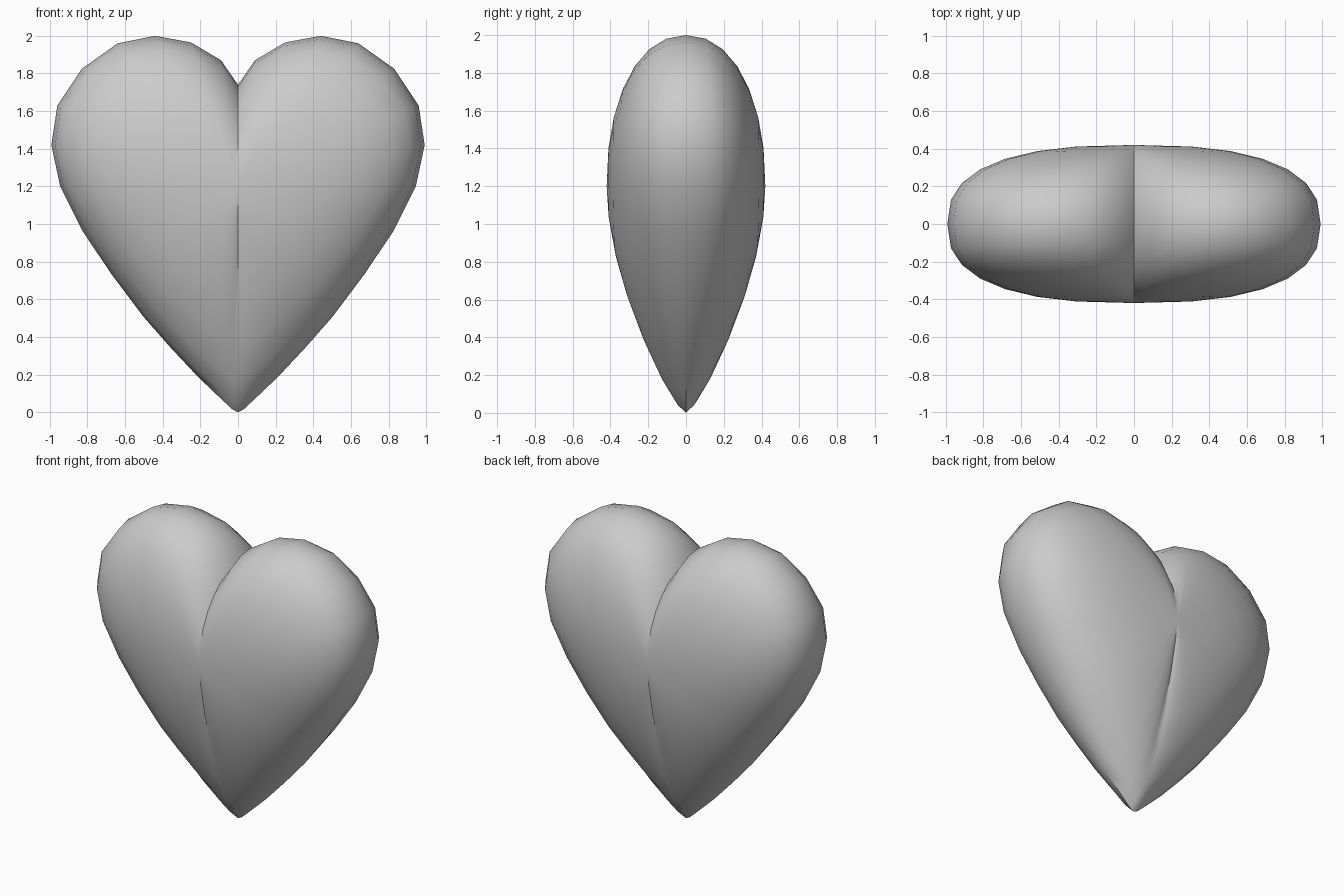
import bpy, bmesh, math

if "Cube" in bpy.data.objects:
    bpy.data.objects.remove(bpy.data.objects["Cube"])

DEPTH, CZ, STEPS = 0.42, 1.2, 7

# Right half of the front outline from notch to tip: x, z, fullness of the bulge
half = [(0, 1.74, 2.0), (0.09, 1.87, 2.05), (0.25, 1.965, 2.1), (0.44, 2.0, 2.15),
        (0.64, 1.96, 2.25), (0.83, 1.825, 2.4), (0.96, 1.63, 2.55), (0.992, 1.42, 2.55),
        (0.945, 1.2, 2.55), (0.825, 0.96, 2.4), (0.67, 0.73, 2.25), (0.505, 0.51, 2.05),
        (0.36, 0.345, 1.85), (0.215, 0.19, 1.68), (0.10, 0.08, 1.52), (0.03, 0.015, 1.4),
        (0, 0, 1.35)]
outline = half + [(-x, z, n) for x, z, n in half[-2:0:-1]]
count = len(outline)

bm = bmesh.new()


def ring(step):
    """Outline shrunk towards the centre and pushed out along y."""
    a = step / STEPS * math.pi / 2
    side = 1 if a >= 0 else -1
    verts = []
    for x, z, n in outline:
        r = math.cos(a) ** (2 / n)
        y = side * DEPTH * math.sin(abs(a)) ** (2 / n)
        verts.append(bm.verts.new((x * r, y, CZ + (z - CZ) * r)))
    return verts


# Heart shell: rings from front to back, closed with a centre point each side
rings = [ring(s) for s in range(1 - STEPS, STEPS)]
for a, b in zip(rings, rings[1:]):
    for i in range(count):
        j = (i + 1) % count
        bm.faces.new((a[i], a[j], b[j], b[i]))
for loop, y in ((rings[0], -DEPTH), (rings[-1], DEPTH)):
    pole = bm.verts.new((0, y, CZ))
    for i in range(count):
        bm.faces.new((loop[i], loop[(i + 1) % count], pole))
bmesh.ops.recalc_face_normals(bm, faces=bm.faces)

mesh = bpy.data.meshes.new("heart")
bm.to_mesh(mesh)
bm.free()
heart = bpy.data.objects.new("heart", mesh)
bpy.context.collection.objects.link(heart)

# Smooth surface with a sharp crease in the notch
bpy.context.view_layer.objects.active = heart
heart.select_set(True)
bpy.ops.object.shade_smooth_by_angle(angle=math.radians(45))
